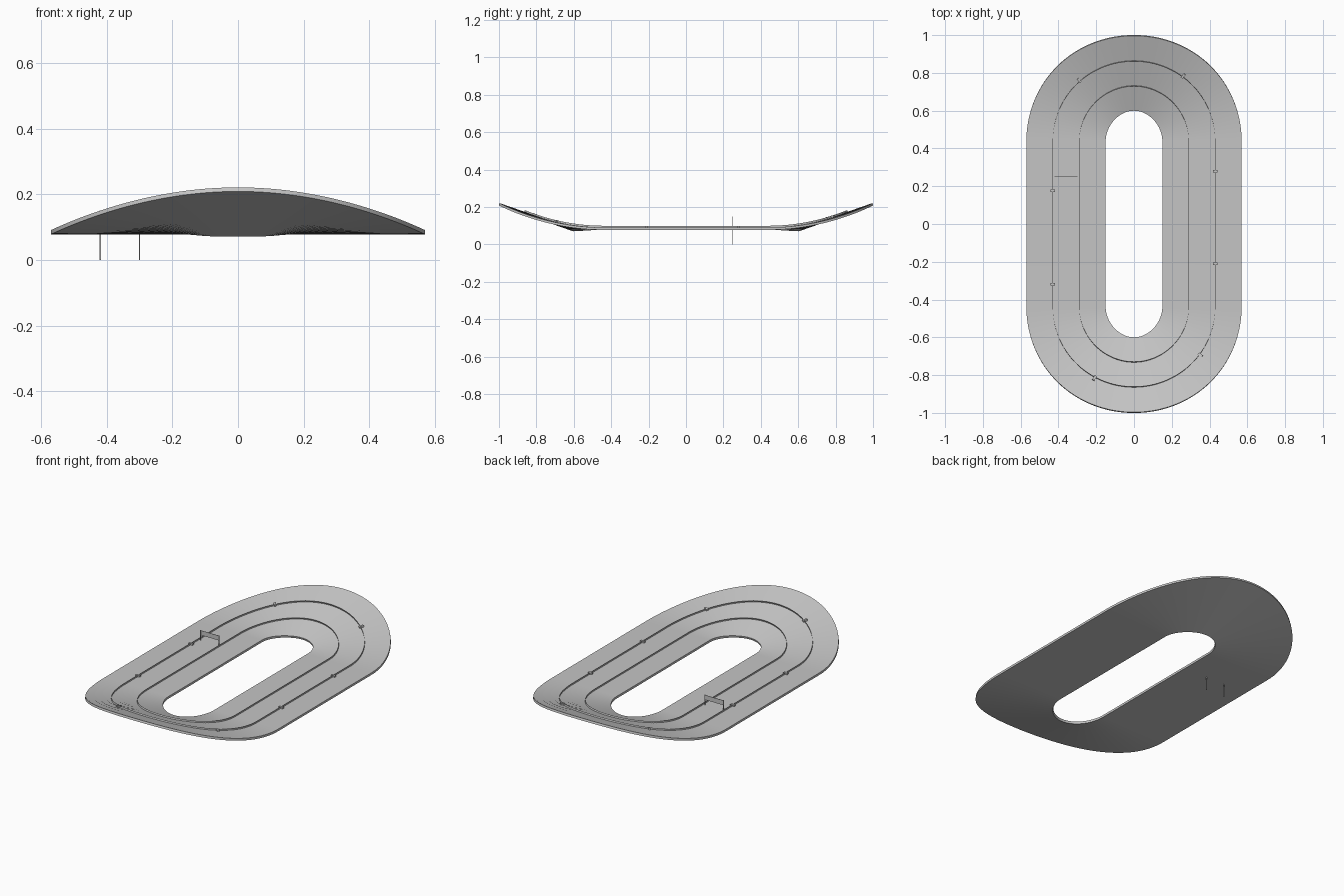
import bpy, bmesh, math
from mathutils import Vector, Matrix

if "Cube" in bpy.data.objects:
    bpy.data.objects.remove(bpy.data.objects["Cube"])

Y0, MID, HALF = 0.438, 0.36, 0.21      # bend centre, centreline radius, half track width
BASE, THICK = 0.091, 0.013             # flat deck height, deck thickness
BANK, RISE = math.radians(19.2), 0.061  # full bank and centreline rise at each end
SEG = 64

grey = bpy.data.materials.new("light_grey")
grey.diffuse_color = (0.56, 0.56, 0.56, 1)
grey.use_nodes = True
grey.node_tree.nodes["Principled BSDF"].inputs["Base Color"].default_value = grey.diffuse_color


def frame(t, side):
    """Centreline point, across-track direction and surface normal at bend angle t."""
    out = Vector((math.cos(t), math.sin(t), 0))
    s = math.sin(t) ** 2
    a = BANK * s
    p = out * MID + Vector((0, side * Y0, BASE + RISE * s))
    across = out * math.cos(a) + Vector((0, 0, math.sin(a)))
    normal = Vector((0, 0, math.cos(a))) - out * math.sin(a)
    return p, across, normal


def finish(bm, name):
    bmesh.ops.recalc_face_normals(bm, faces=bm.faces)
    me = bpy.data.meshes.new(name)
    bm.to_mesh(me)
    bm.free()
    me.materials.append(grey)
    ob = bpy.data.objects.new(name, me)
    bpy.context.collection.objects.link(ob)
    return ob


def sweep(name, u0, u1, w0, w1):
    """Sweep a rectangular section round the banked oval."""
    stops = [(math.pi * i / SEG, 1) for i in range(SEG + 1)]
    stops += [(math.pi + math.pi * i / SEG, -1) for i in range(SEG + 1)]
    bm = bmesh.new()
    rings = []
    for t, side in stops:
        p, across, normal = frame(t, side)
        rings.append([bm.verts.new(p + across * u + normal * w)
                      for u, w in ((u0, w0), (u1, w0), (u1, w1), (u0, w1))])
    for i, a in enumerate(rings):
        b = rings[(i + 1) % len(rings)]
        for k in range(4):
            j = (k + 1) % 4
            bm.faces.new((a[k], a[j], b[j], b[k]))
    ob = finish(bm, name)
    bpy.ops.object.select_all(action='DESELECT')
    ob.select_set(True)
    bpy.context.view_layer.objects.active = ob
    bpy.ops.object.shade_smooth_by_angle(angle=math.radians(30))


def box(name, size, matrix):
    bm = bmesh.new()
    bmesh.ops.create_cube(bm, size=1, matrix=matrix @ Matrix.Diagonal((*size, 1)))
    return finish(bm, name)


# Banked track deck and the two thin lane dividers
sweep("track_deck", -HALF, HALF, -THICK, 0)
sweep("inner_lane_divider", -0.0705, -0.0695, -0.001, 0.009)
sweep("outer_lane_divider", 0.0695, 0.0705, -0.001, 0.009)

# Small marker blocks: on the bends (angle, end) and on the straights (x side, y)
for i, (deg, side) in enumerate(((132, 1), (53, 1), (-36, -1), (-119, -1))):
    p, across, normal = frame(math.radians(deg), side)
    along = normal.cross(across)
    rot = Matrix((across, along, normal)).transposed().to_4x4()
    box(f"bend_marker_{i + 1}", (0.026, 0.013, 0.012),
        Matrix.Translation(p + across * 0.075 + normal * 0.003) @ rot)
for i, (x, y) in enumerate(((0.43, 0.28), (0.43, -0.21), (-0.43, -0.32), (-0.43, 0.175))):
    box(f"straight_marker_{i + 1}", (0.026, 0.013, 0.012),
        Matrix.Translation((x, y, BASE + 0.003)))

# Start gate: two thin posts through the deck and a banner between them
for name, x in (("gate_post_left", -0.42), ("gate_post_right", -0.30)):
    box(name, (0.004, 0.004, 0.15), Matrix.Translation((x, 0.25, 0.075)))
box("gate_banner", (0.12, 0.002, 0.028), Matrix.Translation((-0.36, 0.25, 0.135)))
